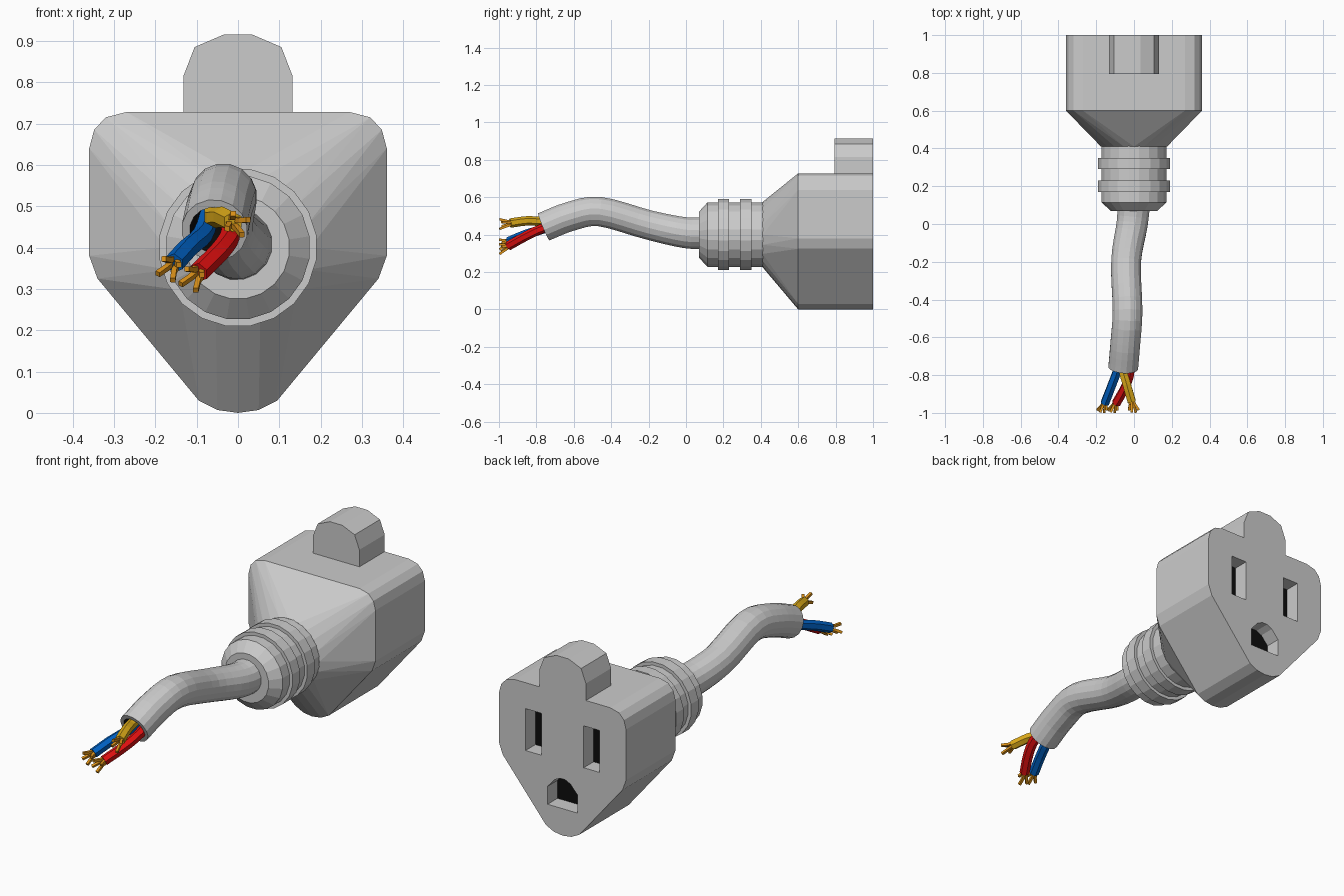
import bpy, bmesh, math
from mathutils import Vector

if "Cube" in bpy.data.objects:
    bpy.data.objects.remove(bpy.data.objects["Cube"])


def material(name, rgb):
    m = bpy.data.materials.new(name)
    m.diffuse_color = (*rgb, 1)
    m.use_nodes = True
    m.node_tree.nodes["Principled BSDF"].inputs["Base Color"].default_value = m.diffuse_color
    return m


DARK = material("dark_inside", (0.004, 0.004, 0.004))
COPPER = material("copper", (0.75, 0.30, 0.01))


def to_object(name, bm, *mats):
    bmesh.ops.recalc_face_normals(bm, faces=bm.faces)
    me = bpy.data.meshes.new(name)
    bm.to_mesh(me)
    bm.free()
    for m in mats:
        me.materials.append(m)
    ob = bpy.data.objects.new(name, me)
    bpy.context.collection.objects.link(ob)
    return ob


def mirror(half):
    """Close a right-half xz outline by mirroring it over x = 0."""
    return half + [(-x, z) for x, z in reversed(half) if x > 0]


def prism(name, outline, y0, y1):
    bm = bmesh.new()
    a, b = [[bm.verts.new((x, y, z)) for x, z in outline] for y in (y0, y1)]
    n = len(a)
    bm.faces.new(a)
    bm.faces.new(b)
    for i in range(n):
        j = (i + 1) % n
        bm.faces.new((a[i], a[j], b[j], b[i]))
    return to_object(name, bm)


def boolean(ob, other, op):
    m = ob.modifiers.new("bool", 'BOOLEAN')
    m.operation, m.solver, m.object = op, 'EXACT', other
    bpy.context.view_layer.objects.active = ob
    bpy.ops.object.modifier_apply(modifier=m.name)
    bpy.data.objects.remove(other)


def smooth_path(ctrl, steps):
    """Catmull-Rom points and tangents through the control points."""
    p = [Vector(c) for c in ctrl]
    p = [2 * p[0] - p[1]] + p + [2 * p[-1] - p[-2]]
    pts = []
    for i in range(1, len(p) - 2):
        a, b, c, d = p[i - 1:i + 3]
        for s in range(steps + (i == len(p) - 3)):
            t = s / steps
            pts.append(0.5 * (2 * b + (c - a) * t + (2 * a - 5 * b + 4 * c - d) * t * t
                              + (3 * b - a - 3 * c + d) * t ** 3))
    tans = [(pts[min(i + 1, len(pts) - 1)] - pts[max(i - 1, 0)]).normalized()
            for i in range(len(pts))]
    return list(zip(pts, tans))


def sweep(bm, frames, sides, cap=True):
    """Skin rings given as (centre, tangent, radius)."""
    rings = []
    for c, t, r in frames:
        u = (Vector((1, 0, 0)) - t * t.x).normalized()
        v = t.cross(u)
        rings.append([bm.verts.new(c + r * (u * math.cos(a) + v * math.sin(a)))
                      for a in (2 * math.pi * (k + 0.5) / sides for k in range(sides))])
    faces = []
    for a, b in zip(rings, rings[1:]):
        faces.append([bm.faces.new((a[k], a[(k + 1) % sides], b[(k + 1) % sides], b[k]))
                      for k in range(sides)])
    if cap:
        bm.faces.new(rings[0])
        bm.faces.new(rings[-1])
    return faces


# Socket body: shield-shaped block tapering to a circle
shield = mirror([(0, 0.0), (0.05, 0.007), (0.095, 0.03), (0.34, 0.325), (0.36, 0.38),
                 (0.36, 0.64), (0.348, 0.685), (0.32, 0.715), (0.27, 0.728)])
bm = bmesh.new()
for y in (0.6, 1.0):
    for x, z in shield:
        bm.verts.new((x, y, z))
for k in range(20):
    a = 2 * math.pi * k / 20
    bm.verts.new((0.175 * math.cos(a), 0.41, 0.40 + 0.175 * math.sin(a)))
bmesh.ops.convex_hull(bm, input=bm.verts)
bmesh.ops.dissolve_limit(bm, angle_limit=0.01, verts=bm.verts, edges=bm.edges)
body = to_object("socket_body", bm, None, DARK)

# Rounded tab on top of the body
tab = mirror([(0.132, 0.70), (0.132, 0.815), (0.105, 0.885), (0.035, 0.915)])
boolean(body, prism("top_tab", tab, 0.795, 1.0), 'UNION')

# Two blade slots and the ground hole
FLOOR = 0.92
for s in (-1, 1):
    slot = [(s * x, z) for x, z in ((0.12, 0.38), (0.21, 0.38), (0.21, 0.595), (0.12, 0.595))]
    boolean(body, prism("slot_cutter", slot, FLOOR, 1.1), 'DIFFERENCE')
hole = mirror([(0.085, 0.138), (0.085, 0.23), (0.045, 0.275), (0.015, 0.29)])
boolean(body, prism("hole_cutter", hole, FLOOR, 1.1), 'DIFFERENCE')
for f in body.data.polygons:
    f.material_index = int(abs(f.center.y - FLOOR) < 0.002 and f.normal.y > 0.9)

# Ribbed strain-relief collar
bm = bmesh.new()
collar = [(0.42, 0.175), (0.35, 0.175), (0.35, 0.192), (0.29, 0.192), (0.29, 0.175),
          (0.23, 0.175), (0.23, 0.192), (0.17, 0.192), (0.17, 0.175), (0.115, 0.175),
          (0.07, 0.125)]
sweep(bm, [(Vector((0, y, 0.40)), Vector((0, -1, 0)), r) for y, r in collar], 20)
to_object("strain_relief_collar", bm)

# Bent cable jacket with an open, hollow end
path = smooth_path([(0.0, 0.12, 0.41), (-0.01, 0.0, 0.41), (-0.042, -0.2, 0.452),
                    (-0.034, -0.46, 0.523), (-0.045, -0.62, 0.497), (-0.057, -0.76, 0.442)], 4)
outer = [(c, t, 0.088 - 0.008 * min(1, i / 8)) for i, (c, t) in enumerate(path)]
inner = [(c, t, 0.06) for c, t in reversed(path[-9:])]
# keep one ring orientation across the outer and inner walls
bm = bmesh.new()
walls = sweep(bm, outer + inner, 16)
for ring in walls[len(outer):]:
    for f in ring:
        f.material_index = 1
to_object("cable_jacket", bm, None, DARK)

# Three coloured wires with splayed copper strands
wires = {
    "blue": ((0.0, 0.12, 0.55), [(-0.065, -0.62, 0.49), (-0.085, -0.76, 0.432),
                                 (-0.12, -0.86, 0.400), (-0.155, -0.95, 0.362)]),
    "red": ((0.75, 0.005, 0.005), [(-0.025, -0.62, 0.48), (-0.018, -0.77, 0.432),
                                   (-0.045, -0.86, 0.390), (-0.095, -0.95, 0.340)]),
    "yellow": ((0.75, 0.42, 0.01), [(-0.05, -0.62, 0.52), (-0.06, -0.76, 0.475),
                                    (-0.038, -0.85, 0.474), (-0.012, -0.94, 0.462)]),
}
for name, (rgb, ctrl) in wires.items():
    path = smooth_path(ctrl, 3)
    bm = bmesh.new()
    sweep(bm, [(c, t, 0.025) for c, t in path], 6)
    to_object(name + "_wire", bm, material(name, rgb))
    tip, t = path[-1]
    bm = bmesh.new()
    for k in range(4):
        a = math.pi / 2 * k + 0.4
        off = Vector((math.cos(a), 0, math.sin(a)))
        start = tip - t * 0.02 + off * 0.010
        mid = tip + t * 0.015 + off * 0.014
        end = Vector((tip.x + t.x * 0.04, -0.985 - 0.012 * (k % 2), tip.z + t.z * 0.04)) + off * 0.028
        sweep(bm, [(c, tt, 0.009) for c, tt in smooth_path([start, mid, end], 1)], 4)
    to_object(name + "_copper_strands", bm, COPPER)
